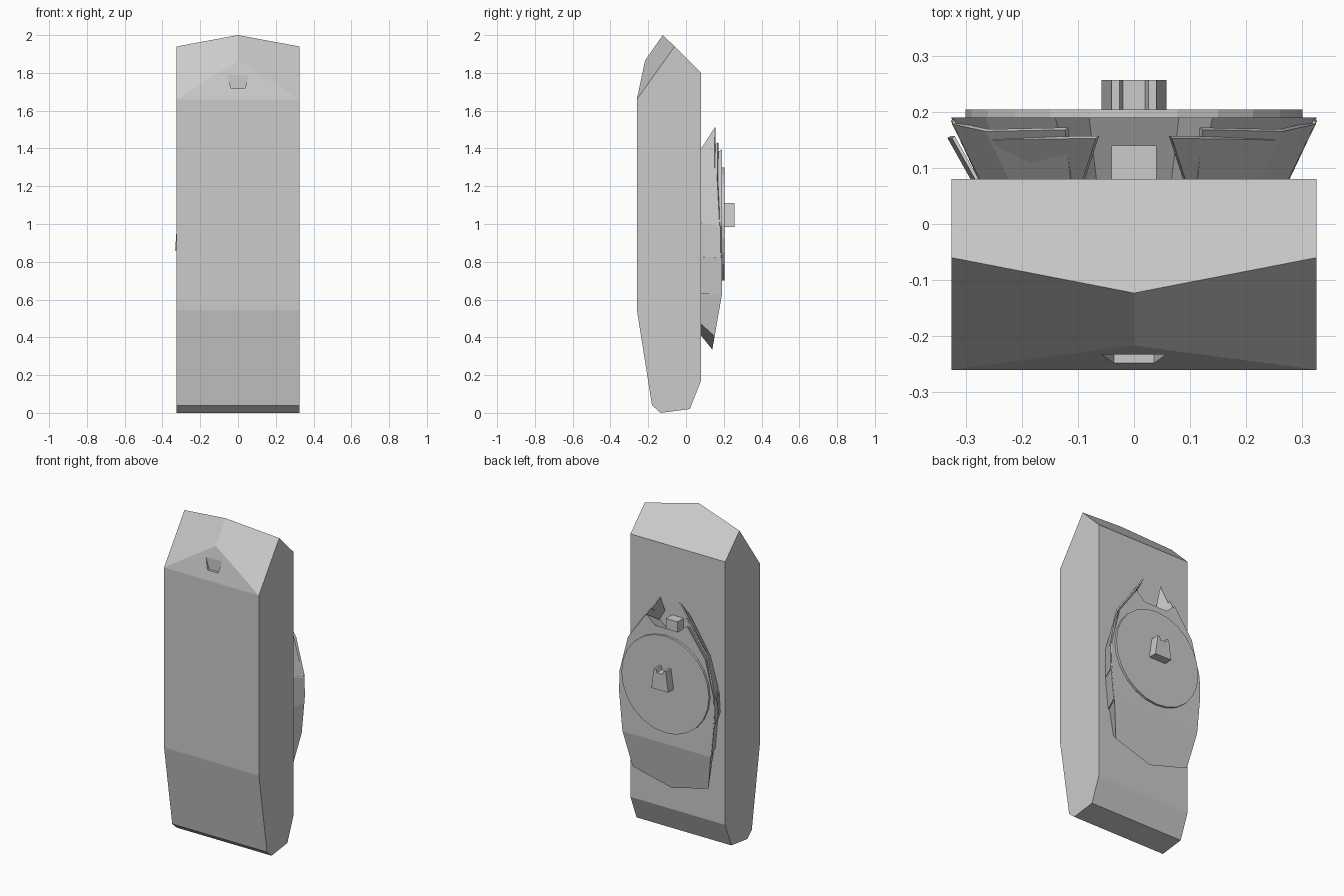
import bpy, bmesh, math
from mathutils import Vector

if "Cube" in bpy.data.objects:
    bpy.data.objects.remove(bpy.data.objects["Cube"])


def make(name, verts, faces):
    me = bpy.data.meshes.new(name)
    me.from_pydata(verts, [], faces)
    bm = bmesh.new()
    bm.from_mesh(me)
    bmesh.ops.recalc_face_normals(bm, faces=bm.faces)
    bm.to_mesh(me)
    bm.free()
    ob = bpy.data.objects.new(name, me)
    bpy.context.collection.objects.link(ob)
    return ob


def loft(name, a, b):
    """Solid between two matching outlines."""
    n = len(a)
    faces = [list(range(n)), list(range(n, 2 * n))[::-1]]
    faces += [(i, (i + 1) % n, n + (i + 1) % n, n + i) for i in range(n)]
    return make(name, a + b, faces)


def prism(name, xz, y0, y1):
    return loft(name, [(x, y0, z) for x, z in xz], [(x, y1, z) for x, z in xz])


def mirrored(right):
    """Close a right-half outline over x = 0."""
    return right + [(-p[0], *p[1:]) for p in reversed(right) if abs(p[0]) > 1e-6]


# Main slab: side profile swept across, with a ridged, faceted top
W = 0.325
side = [(-0.06, 1.94), (0.08, 1.80), (0.08, 0.17), (0.02, 0.02),
        (-0.135, 0.0), (-0.18, 0.04), (-0.26, 0.545), (-0.26, 1.66)]
n = len(side)
verts = [(s * W, y, z) for s in (-1, 1) for y, z in side]
verts += [(0, -0.123, 2.0), (0, -0.217, 1.865)]
ridge, nose = 2 * n, 2 * n + 1
faces = [list(range(n)), list(range(n, 2 * n))]
faces += [(i, i + 1, n + i + 1, n + i) for i in range(1, n - 1)]
faces += [(0, 1, n + 1, n, ridge), (0, ridge, nose, n - 1),
          (n, ridge, nose, 2 * n - 1), (n - 1, nose, 2 * n - 1)]
body = make("main_slab", verts, faces)

# Small tapered recess in the front facet
cutter = prism("recess_cutter", [(-0.036, 1.717), (0.036, 1.717),
                                 (0.06, 1.80), (-0.06, 1.80)], -0.30, -0.233)
cutter.hide_render = True
cutter.hide_viewport = True
cutter.display_type = 'WIRE'
mod = body.modifiers.new("recess", 'BOOLEAN')
mod.operation = 'DIFFERENCE'
mod.solver = 'EXACT'
mod.object = cutter

# Flared back shell
rim_xz = [(0.08, 1.342), (0.14, 1.395), (0.265, 1.22), (0.322, 1.0),
          (0.326, 0.87), (0.302, 0.625)]
low_xz = [(0.26, 0.405), (0, 0.335)]
rim = [(x, 0.19, z) for x, z in rim_xz]
low = [(x, 0.19 - (0.625 - z) * 0.175, z) for x, z in low_xz]


def inset(p):
    return (p[0] * 0.83, 0.075, 0.87 + (p[2] - 0.87) * 0.85)


upper = mirrored(rim)
loft("back_shell", upper, [inset(p) for p in upper])
skirt = [rim[-1]] + low + [(-low[0][0], *low[0][1:]), (-rim[-1][0], *rim[-1][1:])]
loft("back_shell_skirt", skirt, [inset(p) for p in skirt])


# Overlapping side plates on the shell
def plate(name, outer, base, thick=0.008, mirror=True):
    k = len(outer)
    ob = make(name, outer + base, [(i, i + 1, k + i + 1, k + i) for i in range(k - 1)])
    sol = ob.modifiers.new("thickness", 'SOLIDIFY')
    sol.thickness = thick
    sol.offset = 0
    if mirror:
        m = ob.modifiers.new("both_sides", 'MIRROR')
        m.use_clip = False
    return ob


plate("top_fin",
      [(0.065, 0.155, 1.51), (0.25, 0.152, 1.235)],
      [(0.09, 0.078, 1.39), (0.21, 0.078, 1.19)])
plate("upper_plate",
      [(0.12, 0.170, 1.43), (0.262, 0.167, 1.235), (0.321, 0.180, 0.98)],
      [(0.11, 0.078, 1.36), (0.218, 0.078, 1.19), (0.27, 0.078, 1.01)])
plate("middle_plate",
      [(0.321, 0.184, 0.99), (0.323, 0.186, 0.82)],
      [(0.27, 0.078, 1.01), (0.272, 0.078, 0.825)])
plate("lower_plate",
      [(0.321, 0.188, 0.82), (0.303, 0.188, 0.63)],
      [(0.271, 0.078, 0.825), (0.253, 0.078, 0.63)], 0.006)
plate("left_scale",
      [(-0.322, 0.155, 0.98), (-0.330, 0.155, 0.86)],
      [(-0.28, 0.08, 0.99), (-0.288, 0.08, 0.86)], 0.006, False)

# Block in the notch at the top of the shell
prism("notch_block", [(-0.04, 1.29), (0.04, 1.29), (0.04, 1.375), (-0.04, 1.375)],
      0.075, 0.14)

# Round disc
ring = [(0.3 * math.cos(a), 1.0 + 0.3 * math.sin(a))
        for a in (2 * math.pi * i / 24 for i in range(24))]
prism("disc", ring, 0.185, 0.204)

# Tapered knob with a notched top
knob = mirrored([(0.058, 0.985), (0.040, 1.11), (0.026, 1.11), (0.020, 1.088)])
prism("knob", knob, 0.20, 0.257)
